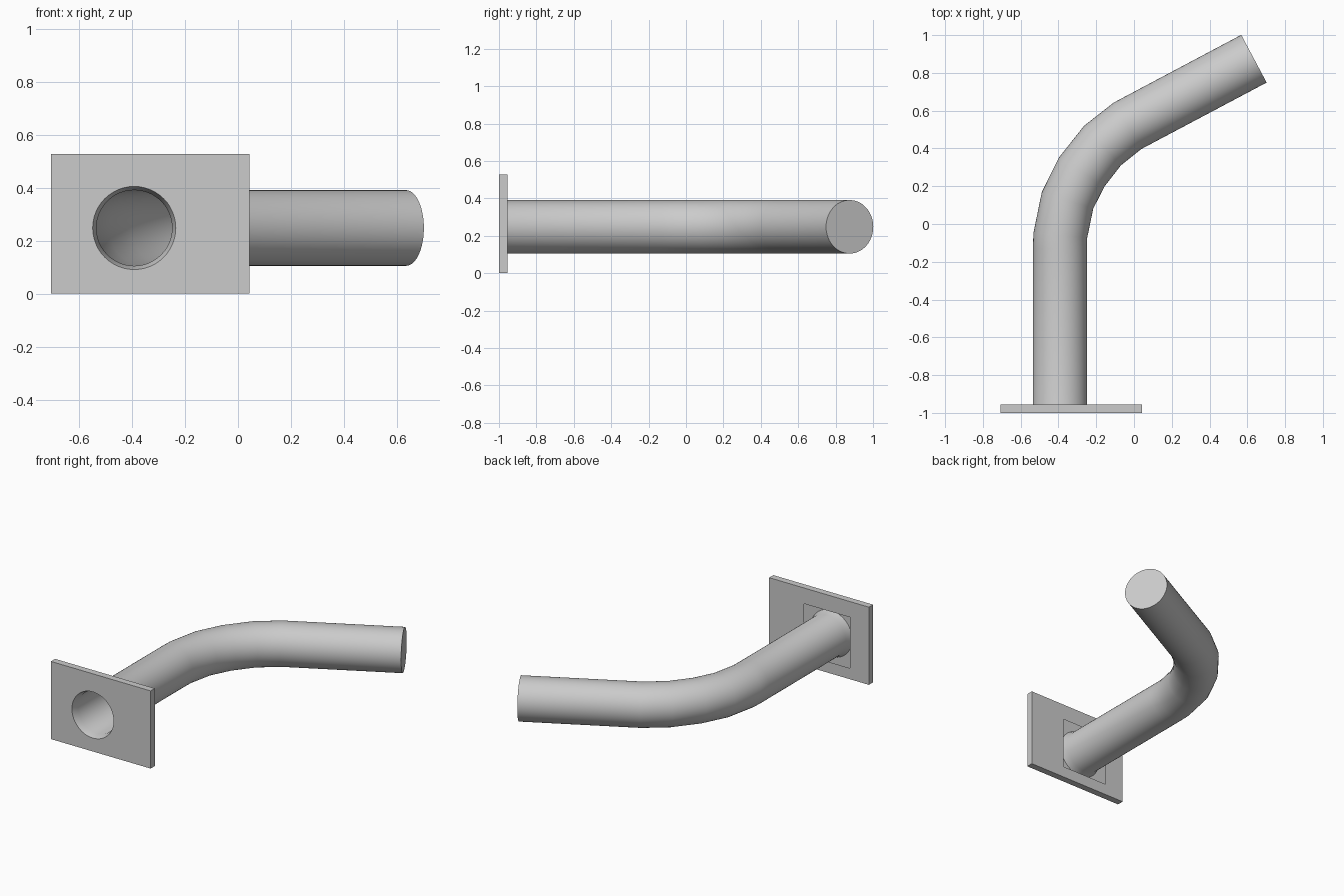
import bpy, bmesh, math
from mathutils import Vector

if "Cube" in bpy.data.objects:
    bpy.data.objects.remove(bpy.data.objects["Cube"])

CX, CZ = -0.392, 0.248      # pipe axis at the plate
R, HOLE_R, N = 0.143, 0.157, 48
FRONT, BACK = -1.0, -0.955


def finish(name, bm, smooth=False):
    bmesh.ops.recalc_face_normals(bm, faces=bm.faces[:])
    me = bpy.data.meshes.new(name)
    bm.to_mesh(me)
    bm.free()
    ob = bpy.data.objects.new(name, me)
    bpy.context.collection.objects.link(ob)
    if smooth:
        bpy.ops.object.select_all(action='DESELECT')
        bpy.context.view_layer.objects.active = ob
        ob.select_set(True)
        bpy.ops.object.shade_smooth_by_angle(angle=math.radians(30))
    return ob


def loop(bm, pts):
    vs = [bm.verts.new(p) for p in pts]
    es = [bm.edges.new((v, vs[(i + 1) % len(vs)])) for i, v in enumerate(vs)]
    return vs, es


def rect(x0, x1, z0, z1, y):
    return [(x0, y, z0), (x1, y, z0), (x1, y, z1), (x0, y, z1)]


def ring(cx, cy, deg, r):
    # circle whose axis is turned from +y towards +x
    a = math.radians(deg)
    side = Vector((math.cos(a), -math.sin(a), 0))
    c = Vector((cx, cy, CZ))
    return [c + side * r * math.cos(t) + Vector((0, 0, r * math.sin(t)))
            for t in (2 * math.pi * i / N for i in range(N))]


# Mounting plate: round opening in front, square opening in the back sheet
bm = bmesh.new()
f_out, f_e = loop(bm, rect(-0.707, 0.043, 0, 0.528, FRONT))
b_out, b_e = loop(bm, rect(-0.707, 0.043, 0, 0.528, BACK))
_, hole_e = loop(bm, ring(CX, FRONT, 0, HOLE_R))
h = 0.173
_, square_e = loop(bm, rect(CX - h, CX + h, CZ - h, CZ + h, BACK))
bmesh.ops.triangle_fill(bm, edges=f_e + hole_e, use_beauty=True, normal=(0, -1, 0))
bmesh.ops.triangle_fill(bm, edges=b_e + square_e, use_beauty=True, normal=(0, 1, 0))
for i in range(4):
    j = (i + 1) % 4
    bm.faces.new((f_out[i], f_out[j], b_out[j], b_out[i]))
finish("mounting_plate", bm)

# Bent hollow pipe: flared mouth, straight run, faceted bend, capped end
path = [(CX, FRONT, 0, HOLE_R), (CX, BACK, 0, R), (CX, -0.13, 0, R),
        (-0.390, -0.06, 5, R), (-0.352, 0.125, 18, R), (-0.277, 0.275, 32, R),
        (-0.167, 0.415, 47, R), (-0.034, 0.520, 59, R), (0.635, 0.875, 62, R)]
bm = bmesh.new()
rings = [[bm.verts.new(p) for p in ring(*s)] for s in path]
for a, b in zip(rings, rings[1:]):
    for i in range(N):
        j = (i + 1) % N
        bm.faces.new((a[i], a[j], b[j], b[i]))
bm.faces.new(rings[-1])
finish("bent_pipe", bm, smooth=True)
